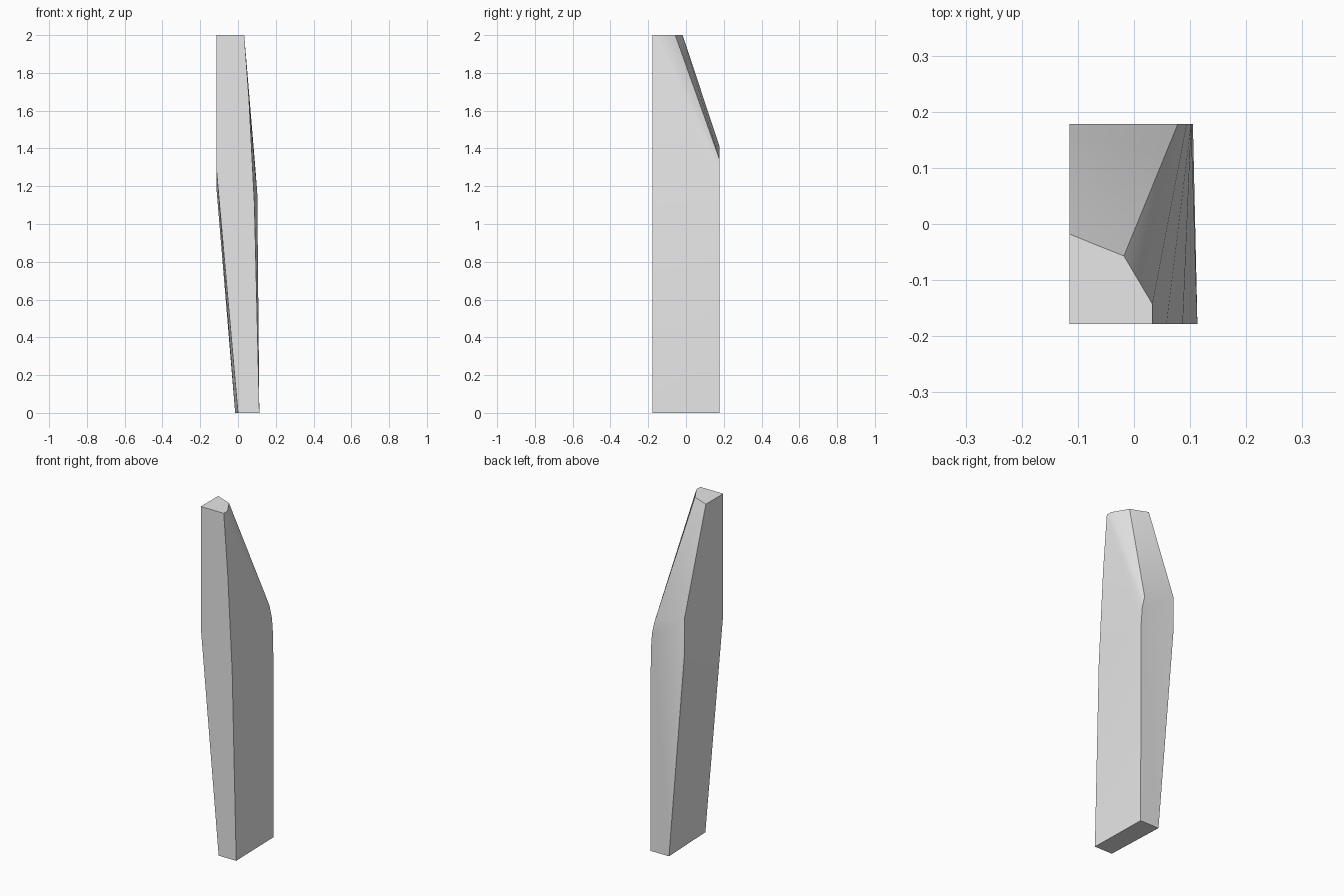
import bpy, bmesh, math

if "Cube" in bpy.data.objects:
    bpy.data.objects.remove(bpy.data.objects["Cube"])

FRONT, BACK = -0.178, 0.178

# Front outline (x, z)
front = [(-0.115, 2), (0.033, 2), (0.058, 1.66), (0.087, 1.1), (0.113, 0),
         (0.0, 0), (-0.115, 1.3)]
# Back outline (x, z), with a rounded upper right corner
back = [(-0.115, 1.41), (0.078, 1.34), (0.094, 1.27), (0.102, 1.16), (0.105, 0),
        (-0.015, 0), (-0.115, 1.2)]
# Rear corners of the flat tip (x, y)
tip = [(-0.115, -0.018), (-0.018, -0.057), (0.033, -0.143)]

# Wrap the outlines and the tip into one faceted shard
bm = bmesh.new()
for x, z in front:
    bm.verts.new((x, FRONT, z))
for x, z in back:
    bm.verts.new((x, BACK, z))
for x, y in tip:
    bm.verts.new((x, y, 2))
hull = bmesh.ops.convex_hull(bm, input=bm.verts[:])
loose = [v for v in bm.verts if not v.link_faces]
if loose:
    bmesh.ops.delete(bm, geom=loose, context='VERTS')
bmesh.ops.dissolve_limit(bm, angle_limit=math.radians(0.5),
                         verts=bm.verts[:], edges=bm.edges[:])
bmesh.ops.recalc_face_normals(bm, faces=bm.faces[:])
mesh = bpy.data.meshes.new("stone_shard")
bm.to_mesh(mesh)
bm.free()

shard = bpy.data.objects.new("stone_shard", mesh)
bpy.context.collection.objects.link(shard)

# Plain grey surface
grey = bpy.data.materials.new("light_grey")
grey.diffuse_color = (0.8, 0.8, 0.8, 1)
grey.use_nodes = True
grey.node_tree.nodes["Principled BSDF"].inputs["Base Color"].default_value = grey.diffuse_color
mesh.materials.append(grey)

# Soft bends, sharp corners
bpy.context.view_layer.objects.active = shard
shard.select_set(True)
bpy.ops.object.shade_smooth_by_angle(angle=math.radians(25))
